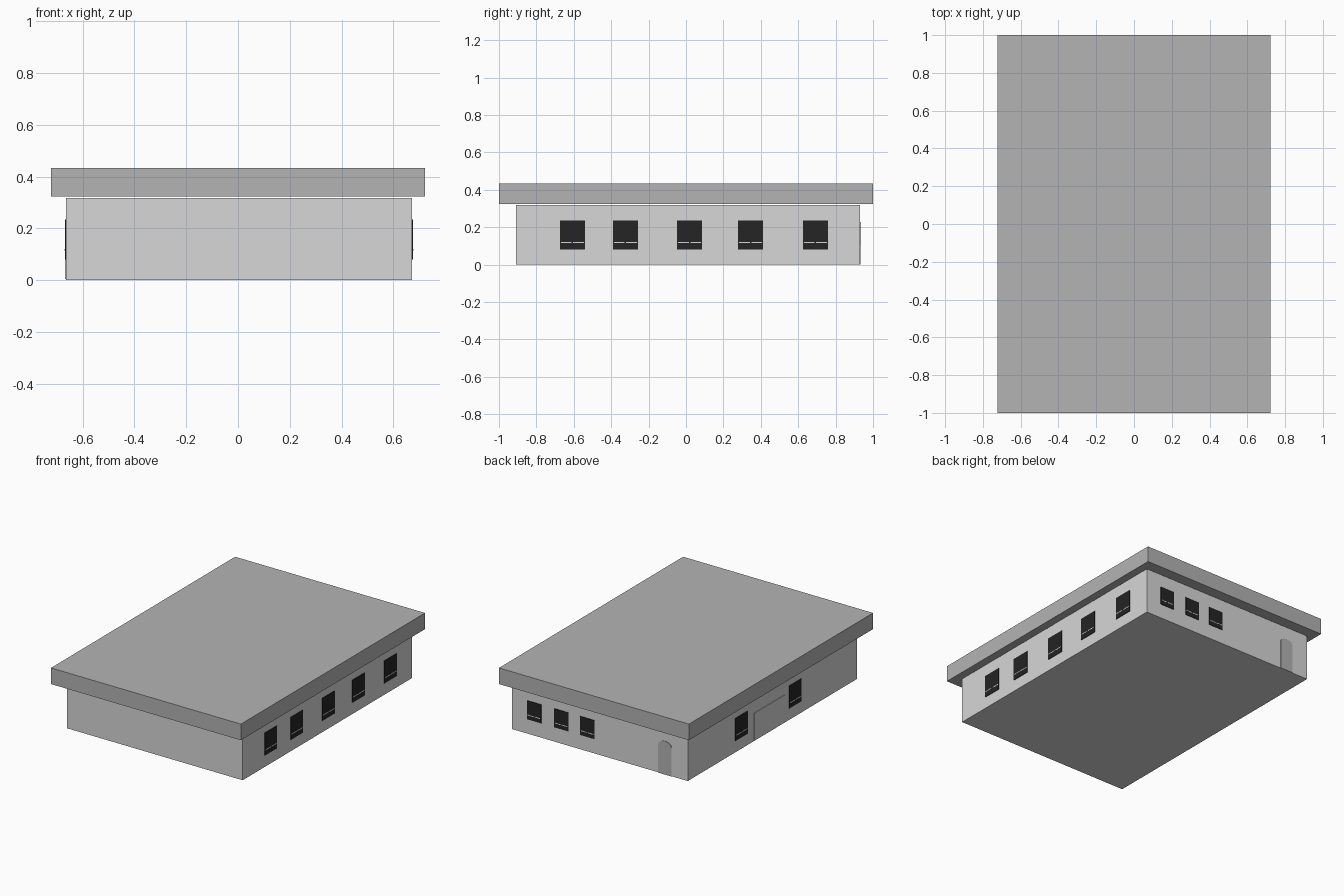
import bpy, bmesh, math

if "Cube" in bpy.data.objects:
    bpy.data.objects.remove(bpy.data.objects["Cube"])


def mat(name, v):
    m = bpy.data.materials.new(name)
    m.diffuse_color = (v, v, v, 1)
    m.use_nodes = True
    m.node_tree.nodes["Principled BSDF"].inputs["Base Color"].default_value = m.diffuse_color
    return m


LIGHT = mat("light grey wall", 0.68)
MID = mat("mid grey roof", 0.455)
DARK = mat("dark window", 0.018)


def finish(name, bm, material):
    bmesh.ops.recalc_face_normals(bm, faces=bm.faces)
    me = bpy.data.meshes.new(name)
    bm.to_mesh(me)
    bm.free()
    me.materials.append(material)
    ob = bpy.data.objects.new(name, me)
    bpy.context.collection.objects.link(ob)
    return ob


def box(name, x, y, z, material):
    """Box from (min, max) ranges."""
    bm = bmesh.new()
    bmesh.ops.create_cube(bm, size=1)
    for v in bm.verts:
        v.co = [r[0] if c < 0 else r[1] for c, r in zip(v.co, (x, y, z))]
    return finish(name, bm, material)


X0, X1, Y0, Y1 = -0.664, 0.672, -0.909, 0.929
T = 0.004  # thickness of wall plates


def plate(name, side, a, b, z0, z1, material, t=T):
    """Thin plate on a wall, running from a to b along it."""
    if side == "right":
        return box(name, (X1 - T, X1 + t), (a, b), (z0, z1), material)
    if side == "left":
        return box(name, (X0 - t, X0 + T), (a, b), (z0, z1), material)
    return box(name, (a, b), (Y1 - T, Y1 + t), (z0, z1), material)


def window(name, side, centre, width, z0, z1):
    """Dark pane with a split light rail low down."""
    h = width / 2
    plate(name, side, centre - h, centre + h, z0, z1, DARK)
    zr = z0 + (z1 - z0) * 0.22
    for i, s in enumerate((-1, 1)):
        a, b = sorted((centre + s * 0.004, centre + s * (h - 0.006)))
        plate(f"{name}_rail_{i}", side, a, b, zr, zr + 0.006, LIGHT, T + 0.001)


# Main body and overhanging flat roof
box("walls", (X0, X1), (Y0, Y1), (0, 0.318), LIGHT)
box("roof", (-0.722, 0.722), (-1, 1), (0.323, 0.434), MID)

# Windows
for i, c in enumerate((-0.607, -0.324, 0.019, 0.345, 0.692)):
    window(f"right_window_{i}", "right", c, 0.134, 0.08, 0.235)
for i, c in enumerate((0.347, -0.235)):
    window(f"left_window_{i}", "left", c, 0.134, 0.08, 0.235)
for i, c in enumerate((0.503, 0.296, 0.098)):
    window(f"back_window_{i}", "back", c, 0.108, 0.1, 0.228)

# Wide door on the left wall
plate("wide_door", "left", -0.115, 0.209, 0.005, 0.192, LIGHT)

# Round-topped door on the back wall
bm = bmesh.new()
cx, hw, spring, rise = -0.492, 0.05, 0.195, 0.034
pts = [(cx - hw, 0), (cx + hw, 0)]
pts += [(cx + hw * math.cos(math.pi * i / 10), spring + rise * math.sin(math.pi * i / 10))
        for i in range(11)]
face = bm.faces.new([bm.verts.new((x, Y1 - T, z)) for x, z in pts])
ext = bmesh.ops.extrude_face_region(bm, geom=[face], use_keep_orig=True)
bmesh.ops.translate(bm, vec=(0, 2 * T, 0),
                    verts=[g for g in ext["geom"] if isinstance(g, bmesh.types.BMVert)])
finish("arched_door", bm, MID)
